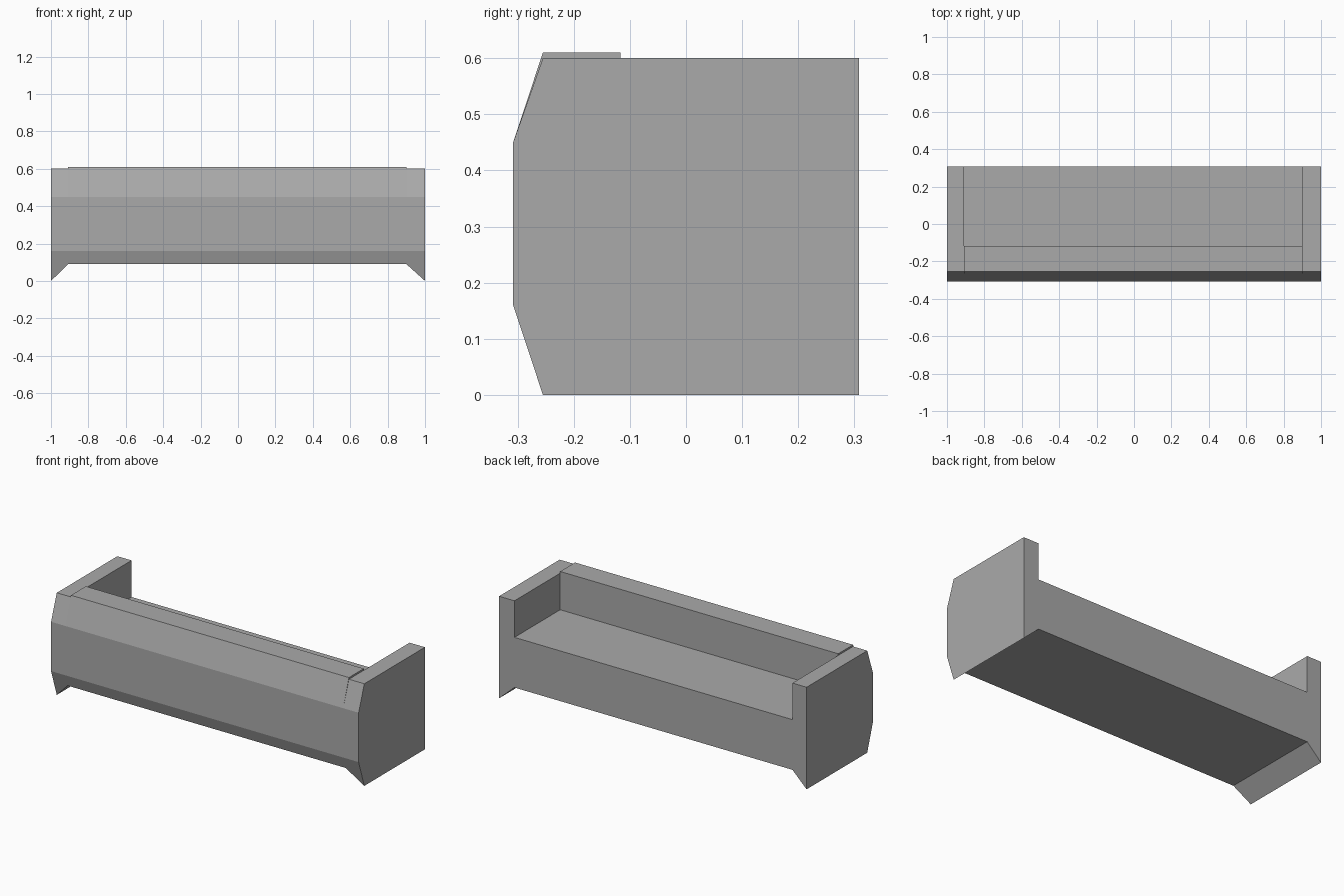
import bpy, bmesh

if "Cube" in bpy.data.objects:
    bpy.data.objects.remove(bpy.data.objects["Cube"], do_unlink=True)

FRONT, BACK = -0.308, 0.308
LEDGE, RAIL_BACK = -0.255, -0.117    # top front edge, back of front rail
TOP, RAIL_TOP, SEAT, UNDER = 0.60, 0.61, 0.385, 0.09
LOW, HIGH = 0.16, 0.45               # ends of the upright front face
INNER_R, INNER_L = -0.908, 0.90      # inner faces of the two ends

grey = bpy.data.materials.new("plain grey")
grey.use_nodes = True
colour = (0.4, 0.4, 0.4, 1)
grey.diffuse_color = colour
grey.node_tree.nodes["Principled BSDF"].inputs["Base Color"].default_value = colour


def extrude_profile(name, profile, x0, x1, shape=None):
    """Extrude a (y, z) outline along x; shape may move the vertices at x1."""
    bm = bmesh.new()
    face = bm.faces.new([bm.verts.new((x0, y, z)) for y, z in profile])
    out = bmesh.ops.extrude_face_region(bm, geom=[face])
    for v in out["geom"]:
        if isinstance(v, bmesh.types.BMVert):
            v.co.x = x1
            if shape:
                v.co.y, v.co.z = shape(v.co.y, v.co.z)
    bmesh.ops.recalc_face_normals(bm, faces=bm.faces)
    mesh = bpy.data.meshes.new(name)
    bm.to_mesh(mesh)
    bm.free()
    mesh.materials.append(grey)
    obj = bpy.data.objects.new(name, mesh)
    bpy.context.collection.objects.link(obj)
    return obj


# Where the lower front slope meets the underside
under_front = LEDGE + (FRONT - LEDGE) * UNDER / LOW


def raise_foot(y, z):
    """Lift the inner bottom edge so the foot slopes outwards."""
    if z > 0:
        return y, z
    return (under_front if y < 0 else y), UNDER


# End panels with sloping feet
end_profile = [(LEDGE, 0), (BACK, 0), (BACK, TOP), (LEDGE, TOP), (FRONT, HIGH), (FRONT, LOW)]
extrude_profile("right_end_panel", end_profile, -1, INNER_R, raise_foot)
extrude_profile("left_end_panel", end_profile, 1, INNER_L, raise_foot)

# Seat and front rail in one L-shaped body
body_profile = [(under_front, UNDER), (BACK, UNDER), (BACK, SEAT), (RAIL_BACK, SEAT),
                (RAIL_BACK, RAIL_TOP), (LEDGE, RAIL_TOP), (FRONT, HIGH), (FRONT, LOW)]
extrude_profile("seat_and_front_rail", body_profile, INNER_R, INNER_L)
